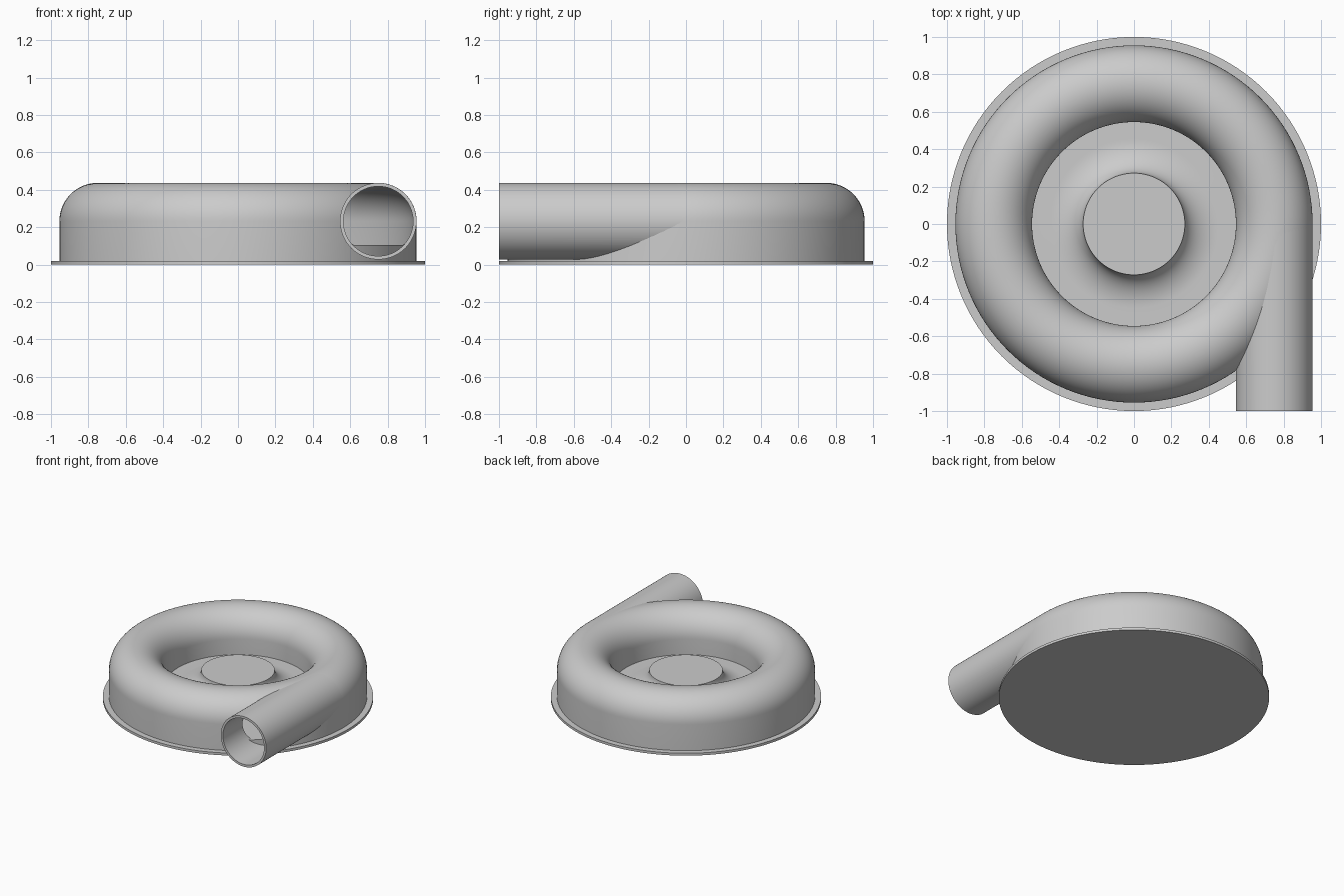
import bpy
import bmesh
from math import sin, cos, pi, radians

cube = bpy.data.objects.get("Cube")
if cube:
    bpy.data.objects.remove(cube, do_unlink=True)

SEGS = 128
RING, TUBE, MID = 0.75, 0.205, 0.232      # spiral channel: ring radius, tube radius, axis height
BORE = 0.187
FLOOR, PLATE, HUB = 0.105, 0.02, 0.272

grey = bpy.data.materials.new("plain_grey")
grey.use_nodes = True
grey.diffuse_color = (0.6, 0.6, 0.6, 1)
grey.node_tree.nodes["Principled BSDF"].inputs["Base Color"].default_value = (0.6, 0.6, 0.6, 1)


def finish(name, bm):
    bmesh.ops.recalc_face_normals(bm, faces=bm.faces)
    mesh = bpy.data.meshes.new(name)
    bm.to_mesh(mesh)
    bm.free()
    mesh.materials.append(grey)
    obj = bpy.data.objects.new(name, mesh)
    bpy.context.collection.objects.link(obj)
    return obj


def lathe(name, profile, closed=False):
    """Revolve (radius, height) points around z."""
    bm = bmesh.new()
    verts = [bm.verts.new((r, 0, z)) for r, z in profile]
    pairs = list(zip(verts, verts[1:]))
    if closed:
        pairs.append((verts[-1], verts[0]))
    edges = [bm.edges.new(p) for p in pairs]
    bmesh.ops.spin(bm, geom=verts + edges, cent=(0, 0, 0), axis=(0, 0, 1),
                   angle=2 * pi, steps=SEGS, use_merge=True)
    bmesh.ops.remove_doubles(bm, verts=bm.verts, dist=1e-5)
    return finish(name, bm)


def rod(name, radius, y0, y1, lowest=-1):
    """Rod along y on the outlet axis, optionally flattened below a height."""
    bm = bmesh.new()
    pts = [(RING + radius * cos(a), max(MID + radius * sin(a), lowest))
           for a in (2 * pi * i / 96 for i in range(96))]
    face = bm.faces.new([bm.verts.new((x, y0, z)) for x, z in pts])
    bmesh.ops.remove_doubles(bm, verts=bm.verts, dist=1e-5)
    if lowest > 0:
        bmesh.ops.dissolve_limit(bm, angle_limit=radians(0.1), verts=bm.verts, edges=bm.edges)
    face = bm.faces[:][0]
    out = bmesh.ops.extrude_face_region(bm, geom=[face], use_keep_orig=True)
    for v in out["geom"]:
        if isinstance(v, bmesh.types.BMVert):
            v.co.y = y1
    return finish(name, bm)


def cut(obj, cutters):
    for c in cutters:
        mod = obj.modifiers.new("cut", 'BOOLEAN')
        mod.operation, mod.solver, mod.object = 'DIFFERENCE', 'EXACT', c
    graph = bpy.context.evaluated_depsgraph_get()
    mesh = bpy.data.meshes.new_from_object(obj.evaluated_get(graph))
    obj.modifiers.clear()
    obj.data = mesh


def arch(radius, steps=32):
    """Upper half circle of the channel, from outer to inner side."""
    return [(RING + radius * cos(pi * i / steps), MID + radius * sin(pi * i / steps))
            for i in range(steps + 1)]


# Round base plate
base_plate = lathe("base_plate", [(0, 0), (1, 0), (1, PLATE), (0, PLATE)])

# Casing: ring channel, well floor and flared central hub in one profile
flare = [(HUB + 0.18 * (1 - cos(t)), MID - (MID - FLOOR) * sin(t))
         for t in (pi / 2 * (1 - i / 16) for i in range(17))]
casing = lathe("casing", [(0, PLATE - 0.005), (RING + TUBE, PLATE - 0.005)] + arch(TUBE)
               + [(RING - TUBE, FLOOR)] + flare + [(0, MID)])

# Straight outlet pipe leaving the ring at a tangent
outlet_pipe = rod("outlet_pipe", TUBE - 0.0005, -1, 0)

# Hollow channel and pipe bore
channel_cutter = lathe("channel_cutter", [(RING + BORE, FLOOR)] + arch(BORE)
                       + [(RING - BORE, FLOOR)], closed=True)
bore_cutter = rod("bore_cutter", BORE - 0.001, -1.2, 0.1)
port_cutter = rod("port_cutter", BORE - 0.001, -1.2, -0.003, lowest=FLOOR + 0.0005)

cut(casing, [channel_cutter, port_cutter])
cut(outlet_pipe, [bore_cutter, channel_cutter])
for helper in (channel_cutter, bore_cutter, port_cutter):
    bpy.data.objects.remove(helper, do_unlink=True)

# Smooth shading with sharp rims
bpy.ops.object.select_all(action='DESELECT')
for obj in (base_plate, casing, outlet_pipe):
    obj.select_set(True)
bpy.context.view_layer.objects.active = casing
bpy.ops.object.shade_smooth_by_angle(angle=radians(35))
